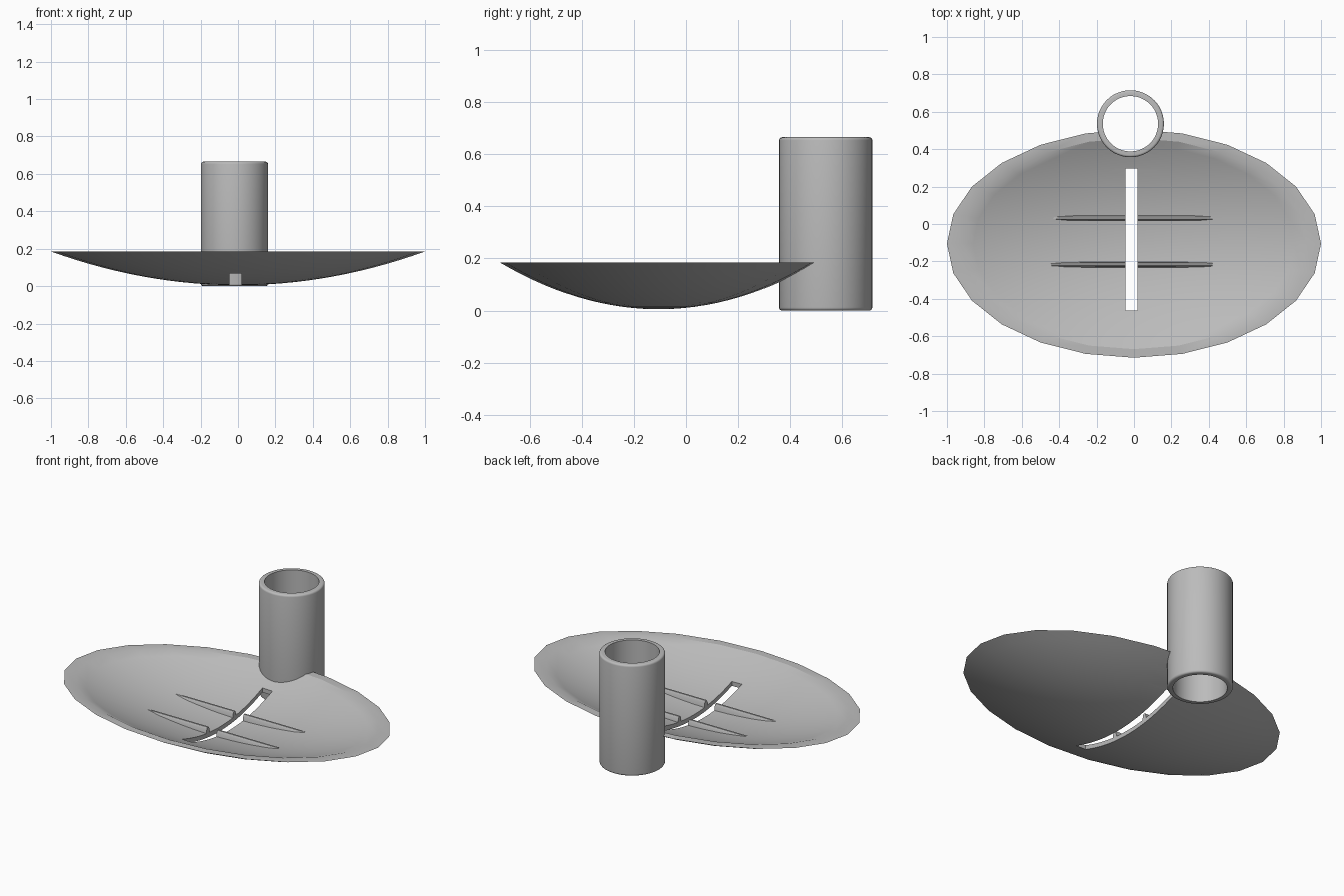
import bpy, bmesh, math

cube = bpy.data.objects.get("Cube")
if cube:
    bpy.data.objects.remove(cube, do_unlink=True)

grey = bpy.data.materials.new("light grey plastic")
grey.use_nodes = True
COLOUR = (0.5, 0.5, 0.5, 1)
grey.diffuse_color = COLOUR
grey.node_tree.nodes["Principled BSDF"].inputs["Base Color"].default_value = COLOUR

# Dish proportions
CY, RX, RY = -0.105, 1.0, 0.61
BASE, DEPTH, WALL = 0.005, 0.18, 0.026
SLOT_X, TUBE_X, TUBE_Y = -0.013, -0.019, 0.536


def dish_z(x, y):
    return BASE + DEPTH * ((x / RX) ** 2 + ((y - CY) / RY) ** 2)


def make_object(name, bm):
    bmesh.ops.recalc_face_normals(bm, faces=bm.faces)
    mesh = bpy.data.meshes.new(name)
    bm.to_mesh(mesh)
    bm.free()
    obj = bpy.data.objects.new(name, mesh)
    bpy.context.collection.objects.link(obj)
    mesh.materials.append(grey)
    return obj


def bridge(bm, a, b):
    n = len(a)
    for i in range(n):
        bm.faces.new((a[i], a[(i + 1) % n], b[(i + 1) % n], b[i]))


def lathe(name, profile, sides, centre, closed=False, scale=(1, 1)):
    """Revolve (radius, z) points; open profiles start and end on the axis."""
    bm = bmesh.new()
    rings = []
    for r, z in profile:
        rings.append([bm.verts.new((centre[0] + scale[0] * r * math.cos(2 * math.pi * i / sides),
                                    centre[1] + scale[1] * r * math.sin(2 * math.pi * i / sides), z))
                      for i in range(sides)])
    for a, b in zip(rings, rings[1:]):
        bridge(bm, a, b)
    if closed:
        bridge(bm, rings[-1], rings[0])
    else:
        bm.faces.new(rings[0])
        bm.faces.new(rings[-1])
    return make_object(name, bm)


def cut(obj, cutter):
    mod = obj.modifiers.new("cut", 'BOOLEAN')
    mod.operation = 'DIFFERENCE'
    mod.solver = 'EXACT'
    mod.object = cutter
    bpy.context.view_layer.objects.active = obj
    bpy.ops.object.modifier_apply(modifier=mod.name)


def smooth(obj, degrees):
    bpy.ops.object.select_all(action='DESELECT')
    obj.select_set(True)
    bpy.context.view_layer.objects.active = obj
    bpy.ops.object.shade_smooth_by_angle(angle=math.radians(degrees))


# Shallow oval dish with a flat rim
STEPS = 14
inner_r = math.sqrt(1 - WALL / DEPTH)
radii = [0.02 + 0.98 * i / STEPS for i in range(STEPS + 1)]
outer = [(r, BASE + DEPTH * r * r) for r in radii]
inner = [(r * inner_r, BASE + WALL + DEPTH * (r * inner_r) ** 2) for r in reversed(radii)]
dish = lathe("dish", outer + inner, 24, (0, CY), scale=(RX, RY))

# Drain slot and tube opening through the dish
bm = bmesh.new()
bmesh.ops.create_cube(bm, size=1)
bmesh.ops.scale(bm, vec=(0.066, 0.76, 1), verts=bm.verts)
bmesh.ops.translate(bm, vec=(SLOT_X, -0.083, 0), verts=bm.verts)
slot_cutter = make_object("slot_cutter", bm)
bore_cutter = lathe("bore_cutter", [(0.162, -0.5), (0.162, 0.9)], 48, (TUBE_X, TUBE_Y))
for cutter in (slot_cutter, bore_cutter):
    cutter.hide_render = True
    cut(dish, cutter)
    bpy.data.objects.remove(cutter, do_unlink=True)
smooth(dish, 25)

# Tapered ribs on each side of the slot, rooted in the dish wall
for row, y in (("front", -0.218), ("back", 0.032)):
    for side, sign in (("left", 1), ("right", -1)):
        bm = bmesh.new()
        loops = []
        for i in range(9):
            x = SLOT_X + sign * (0.033 + 0.4 * i / 8)
            low = dish_z(x, y) + 0.008
            top = max(0.074, low + 0.004)
            section = [(-0.016, low), (0.016, low), (0.012, top - 0.012 if top - low > 0.02 else low + 0.002),
                       (0.005, top), (-0.005, top), (-0.012, top - 0.012 if top - low > 0.02 else low + 0.002)]
            loops.append([bm.verts.new((x, y + dy, z)) for dy, z in section])
        for a, b in zip(loops, loops[1:]):
            bridge(bm, a, b)
        bm.faces.new(loops[0])
        bm.faces.new(loops[-1])
        smooth(make_object(f"{row}_{side}_rib", bm), 30)

# Upright open tube with softened outer edges
RO, RI, H, B = 0.179, 0.148, 0.665, 0.012
arc = [(RO - B + B * math.sin(t), B - B * math.cos(t)) for t in (math.pi / 8 * k for k in range(5))]
profile = [(RI, 0)] + arc + [(r, H - z) for r, z in reversed(arc)] + [(RI, H)]
tube = lathe("tube", profile, 48, (TUBE_X, TUBE_Y), closed=True)
smooth(tube, 35)
